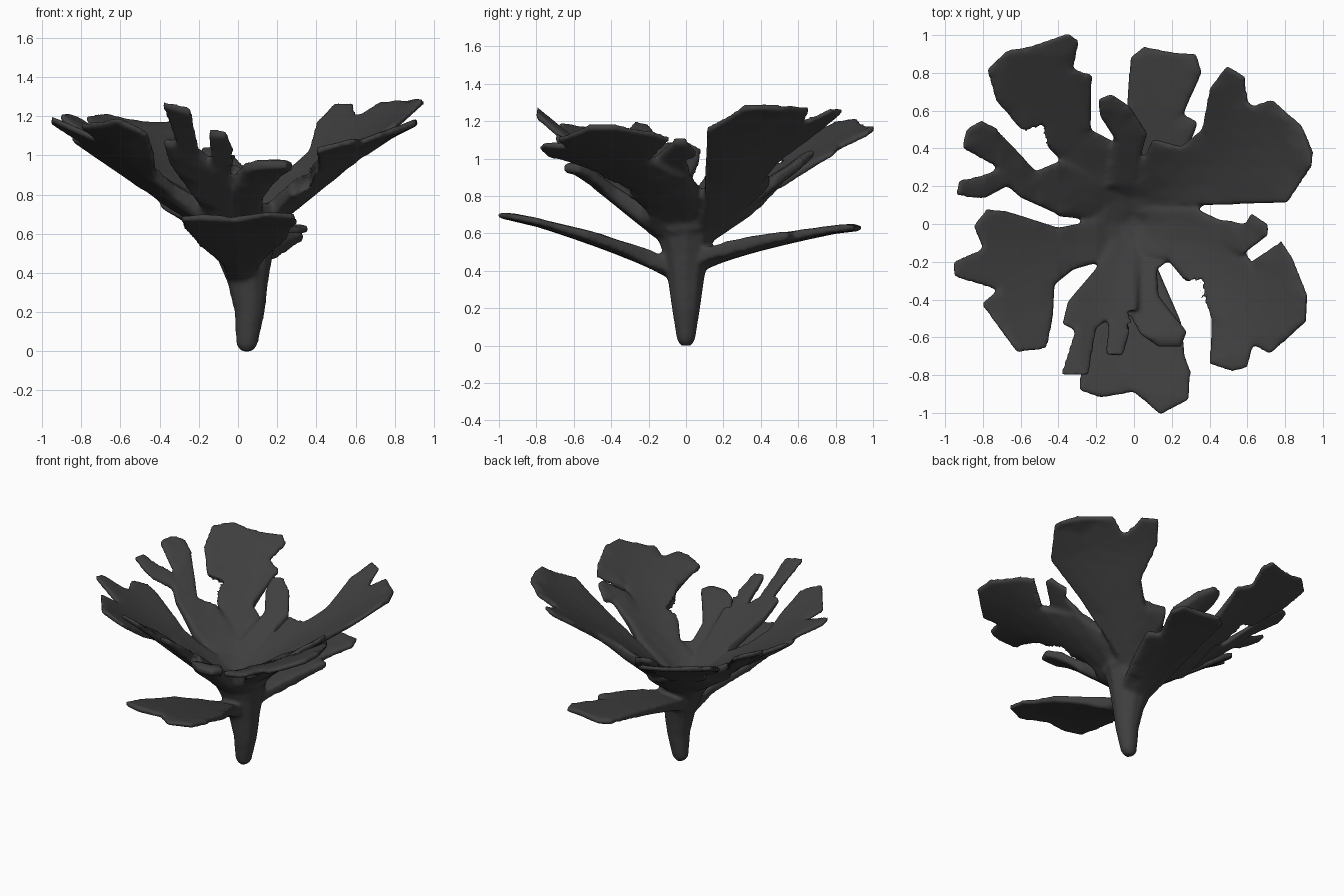
import bpy, bmesh, math
from mathutils import Vector

cube = bpy.data.objects.get("Cube")
if cube:
    bpy.data.objects.remove(cube, do_unlink=True)

charcoal = bpy.data.materials.new("charcoal grey")
charcoal.use_nodes = True
charcoal.diffuse_color = (.05, .05, .05, 1)
shader = charcoal.node_tree.nodes["Principled BSDF"]
shader.inputs["Base Color"].default_value = charcoal.diffuse_color
shader.inputs["Roughness"].default_value = .9
parts = []


def finish(name, bm):
    """Turn a bmesh into an object and remember it for the final join."""
    bmesh.ops.recalc_face_normals(bm, faces=bm.faces)
    mesh = bpy.data.meshes.new(name)
    bm.to_mesh(mesh)
    bm.free()
    mesh.materials.append(charcoal)
    obj = bpy.data.objects.new(name, mesh)
    bpy.context.collection.objects.link(obj)
    parts.append(obj)


def frond(name, outline, root_height, rise, root_thickness=.15, bend=1.0,
          twist=0.0, ceiling=2.0):
    """Plate with a plan outline, lifted onto a cone and thinning to its tip.
    twist raises one side of the plate, ceiling levels its tip."""
    bm = bmesh.new()
    bm.faces.new([bm.verts.new((x, y, 0)) for x, y in outline])
    bmesh.ops.triangulate(bm, faces=bm.faces)
    # cut the plate into a grid so that it can follow the cone
    for axis in (Vector((1, 0, 0)), Vector((0, 1, 0))):
        for step in range(-10, 11):
            bmesh.ops.bisect_plane(bm, geom=bm.verts[:] + bm.edges[:] + bm.faces[:],
                                   plane_co=axis * (step * .1 + .003), plane_no=axis)
    bmesh.ops.triangulate(bm, faces=bm.faces)
    rim = {v for v in bm.verts if v.is_boundary}
    top_faces = bm.faces[:]
    border = [e for e in bm.edges if e.is_boundary]
    # the underside copies the top and a wall joins the two rims
    under = {}
    for v in bm.verts[:]:
        r = v.co.xy.length
        height = min(root_height + rise * r ** bend + twist * v.co.y * r, ceiling)
        thickness = .04 + (root_thickness - .04) * max(0, 1 - r / .8)
        if v in rim:
            height -= .01
            thickness *= .75
        under[v] = bm.verts.new((v.co.x, v.co.y, height - thickness))
        v.co.z = height
    for face in top_faces:
        bm.faces.new([under[v] for v in reversed(face.verts)])
    for edge in border:
        a, b = edge.verts
        bm.faces.new((a, b, under[b], under[a]))
    finish(name, bm)


# stem: a stack of oval rings as height, centre x, half width, half depth
bm = bmesh.new()
rings = []
for z, cx, rx, ry in [(0, .045, .03, .03), (.03, .045, .055, .05),
                      (.2, .06, .078, .078), (.35, .05, .105, .1),
                      (.5, .03, .15, .13), (.64, 0, .21, .18)]:
    rings.append([bm.verts.new((cx + rx * math.cos(i * math.pi / 5),
                                ry * math.sin(i * math.pi / 5), z)) for i in range(10)])
for low, high in zip(rings, rings[1:]):
    for i in range(10):
        j = (i + 1) % 10
        bm.faces.new((low[i], low[j], high[j], high[i]))
bm.faces.new(rings[0])
bm.faces.new(rings[-1])
finish("stem", bm)

# funnel that joins the roots of the upper fronds
frond("funnel",
      [(.22 * math.cos(i * math.pi / 6), .2 * math.sin(i * math.pi / 6)) for i in range(12)],
      root_height=.62, rise=.5)

# upper fronds around the funnel
frond("right_side_frond",
      [(-.1, .05), (-.4, .05), (-.6, .14), (-.67, .2), (-.8, .13), (-.94, .15),
       (-.93, .23), (-.8, .26), (-.71, .29), (-.91, .4), (-.89, .5), (-.81, .55),
       (-.73, .51), (-.52, .28), (-.4, .33), (-.1, .2)],
      root_height=.6, rise=.62)
frond("right_rear_frond",
      [(.1, .0), (.1, .3), (0, .38), (-.23, .5), (-.22, .79), (-.32, .82),
       (-.29, .97), (-.35, 1.01), (-.55, .94), (-.67, .92), (-.78, .82), (-.73, .65),
       (-.6, .5), (-.47, .54), (-.45, .4), (-.38, .33), (-.4, .04)],
      root_height=.61, rise=.54)
frond("right_front_frond",
      [(-.05, .05), (-.18, -.2), (-.32, -.24), (-.42, -.32), (-.43, -.5), (-.46, -.66),
       (-.62, -.68), (-.81, -.42), (-.72, -.35), (-.95, -.28), (-.96, -.2),
       (-.8, -.13), (-.85, -.01), (-.78, .08), (-.68, .07), (-.4, -.02)],
      root_height=.59, rise=.6, bend=.9, twist=-.1)
frond("left_front_frond",
      [(.0, .07), (.05, -.15), (.17, -.18), (.27, -.3), (.37, -.27), (.41, -.5),
       (.4, -.74), (.52, -.78), (.6, -.76), (.63, -.64), (.72, -.69), (.91, -.52),
       (.92, -.38), (.84, -.18), (.78, -.09), (.62, -.2), (.5, 0), (.33, .08)],
      root_height=.6, rise=.68, bend=.9, twist=.22)
frond("left_side_finger",
      [(.3, .03), (.4, -.1), (.58, -.16), (.71, -.06), (.71, 0), (.62, .06),
       (.59, 0), (.5, .02)],
      root_height=.58, rise=.76, root_thickness=.08)
frond("left_rear_frond",
      [(0, .0), (.33, .1), (.81, .11), (.94, .3), (.95, .38), (.89, .52), (.73, .66),
       (.64, .63), (.49, .47), (.6, .68), (.59, .78), (.49, .84), (.4, .72),
       (.36, .5), (.25, .41), (.1, .45), (.07, .38), (0, .2)],
      root_height=.56, rise=.74, bend=.9, ceiling=1.29)
frond("rear_finger",
      [(0, .15), (.04, .38), (.07, .48), (-.02, .62), (-.12, .69), (-.19, .66),
       (-.18, .57), (-.1, .45), (-.14, .2)],
      root_height=.61, rise=.65)
frond("front_finger_frond",
      [(-.08, 0), (-.17, -.2), (-.35, -.41), (-.38, -.53), (-.31, -.56), (-.39, -.8),
       (-.24, -.8), (-.2, -.55), (-.13, -.5), (-.15, -.69), (-.06, -.7),
       (-.03, -.6), (-.05, -.45), (.02, -.46), (.02, -.2), (.05, 0)],
      root_height=.59, rise=.79)
frond("front_curled_frond",
      [(0, 0), (-.02, -.2), (-.03, -.45), (.03, -.58), (.13, -.65), (.25, -.65),
       (.28, -.57), (.13, -.38), (.12, -.24), (.2, -.18), (.15, 0)],
      root_height=.59, rise=.67, ceiling=.98)

# low fronds springing from the neck of the stem
frond("low_front_frond",
      [(.08, 0), (.11, -.2), (.25, -.52), (.27, -.7), (.3, -.78), (.29, -.93), (.14, -1.01),
       (0, -.89), (-.18, -.92), (-.29, -.88), (-.28, -.72), (-.2, -.45), (-.08, -.2),
       (-.05, 0)],
      root_height=.39, rise=.33, root_thickness=.11, bend=.65)
frond("low_rear_frond",
      [(-.05, 0), (-.06, .3), (-.04, .6), (-.02, .88), (.05, .94), (.2, .91), (.33, .9),
       (.36, .8), (.26, .58), (.34, .54), (.25, .3), (.12, 0)],
      root_height=.4, rise=.26, root_thickness=.11, bend=.4)

# fuse the parts into one body with softened joints and rims
bpy.ops.object.select_all(action='DESELECT')
for part in parts:
    part.select_set(True)
coral = parts[0]
bpy.context.view_layer.objects.active = coral
bpy.ops.object.join()
coral.name = "coral_body"
fuse = coral.modifiers.new("fuse", 'REMESH')
fuse.mode = 'VOXEL'
fuse.voxel_size = .013
fuse.use_smooth_shade = True
soften = coral.modifiers.new("soften", 'SMOOTH')
soften.factor = .5
soften.iterations = 6
